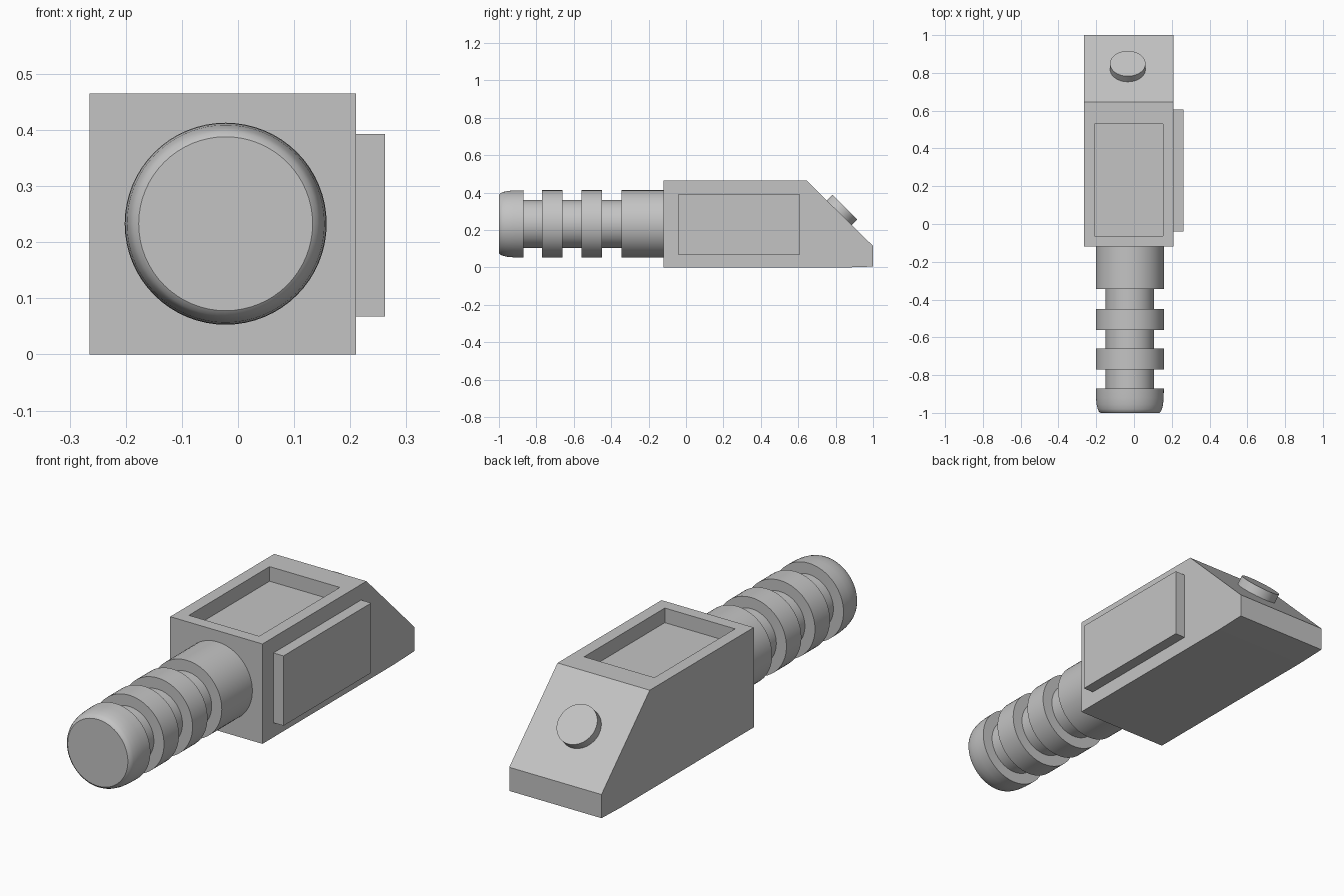
import bpy
import bmesh
import math
from mathutils import Matrix, Vector

if "Cube" in bpy.data.objects:
    bpy.data.objects.remove(bpy.data.objects["Cube"], do_unlink=True)

GREY = (0.55, 0.55, 0.55, 1)
grey = bpy.data.materials.new("plain grey")
grey.use_nodes = True
grey.diffuse_color = GREY
grey.node_tree.nodes["Principled BSDF"].inputs["Base Color"].default_value = GREY


def finish(bm, name, smooth=False):
    bmesh.ops.recalc_face_normals(bm, faces=bm.faces)
    mesh = bpy.data.meshes.new(name)
    bm.to_mesh(mesh)
    bm.free()
    mesh.materials.append(grey)
    obj = bpy.data.objects.new(name, mesh)
    bpy.context.collection.objects.link(obj)
    if smooth:
        bpy.ops.object.select_all(action='DESELECT')
        obj.select_set(True)
        bpy.context.view_layer.objects.active = obj
        bpy.ops.object.shade_smooth_by_angle(angle=math.radians(35))
    return obj


# Housing: side profile extruded across the width
LEFT, RIGHT = 0.21, -0.265
profile = [(-0.12, 0), (0.85, 0), (1.0, 0.005), (1.0, 0.115),
           (0.645, 0.465), (-0.12, 0.465)]
bm = bmesh.new()
side = bm.faces.new([bm.verts.new((RIGHT, y, z)) for y, z in profile])
ext = bmesh.ops.extrude_face_region(bm, geom=[side])
moved = [g for g in ext["geom"] if isinstance(g, bmesh.types.BMVert)]
bmesh.ops.translate(bm, verts=moved, vec=(LEFT - RIGHT, 0, 0))
bmesh.ops.recalc_face_normals(bm, faces=bm.faces)

# Sunken window in the housing top
top = max(bm.faces, key=lambda f: f.calc_center_median().z)
bmesh.ops.inset_individual(bm, faces=[top], thickness=0.08)
for v in top.verts:
    if v.co.y > 0.3:
        v.co.y = 0.53
bmesh.ops.inset_individual(bm, faces=[top], thickness=0, depth=-0.068)
finish(bm, "housing")

# Raised panel on the left side
bm = bmesh.new()
bmesh.ops.create_cube(bm, size=1)
bmesh.ops.scale(bm, verts=bm.verts, vec=(0.052, 0.645, 0.325))
bmesh.ops.translate(bm, verts=bm.verts, vec=(0.236, 0.283, 0.23))
finish(bm, "side_panel")

# Ribbed handle: turned profile of (y, radius)
RIB, NECK = 0.18, 0.128
turned = [(-0.12, 0), (-0.12, RIB)]
for start, end in [(-0.345, -0.45), (-0.56, -0.66), (-0.77, -0.87)]:
    turned += [(start, RIB), (start, NECK), (end, NECK), (end, RIB)]
turned += [(-0.92, 0.179), (-0.955, 0.176), (-0.98, 0.170),
           (-0.993, 0.164), (-1.0, 0.155), (-1.0, 0)]
bm = bmesh.new()
points = [bm.verts.new((-0.022, y, 0.233 + r)) for y, r in turned]
edges = [bm.edges.new(pair) for pair in zip(points, points[1:])]
bmesh.ops.spin(bm, geom=points + edges, cent=(-0.022, 0, 0.233), axis=(0, 1, 0),
               angle=math.tau, steps=64, use_merge=False)
bmesh.ops.remove_doubles(bm, verts=bm.verts, dist=0.0005)
finish(bm, "ribbed_handle", smooth=True)

# Round button on the sloping back
normal = Vector((0, 0.35, 0.355)).normalized()
centre = Vector((-0.033, 0.819, 0.292)) + normal * 0.0165
tilt = Vector((0, 0, 1)).rotation_difference(normal).to_matrix().to_4x4()
bm = bmesh.new()
bmesh.ops.create_cone(bm, cap_ends=True, segments=48, radius1=0.094, radius2=0.094,
                      depth=0.053, matrix=Matrix.Translation(centre) @ tilt)
finish(bm, "button", smooth=True)
